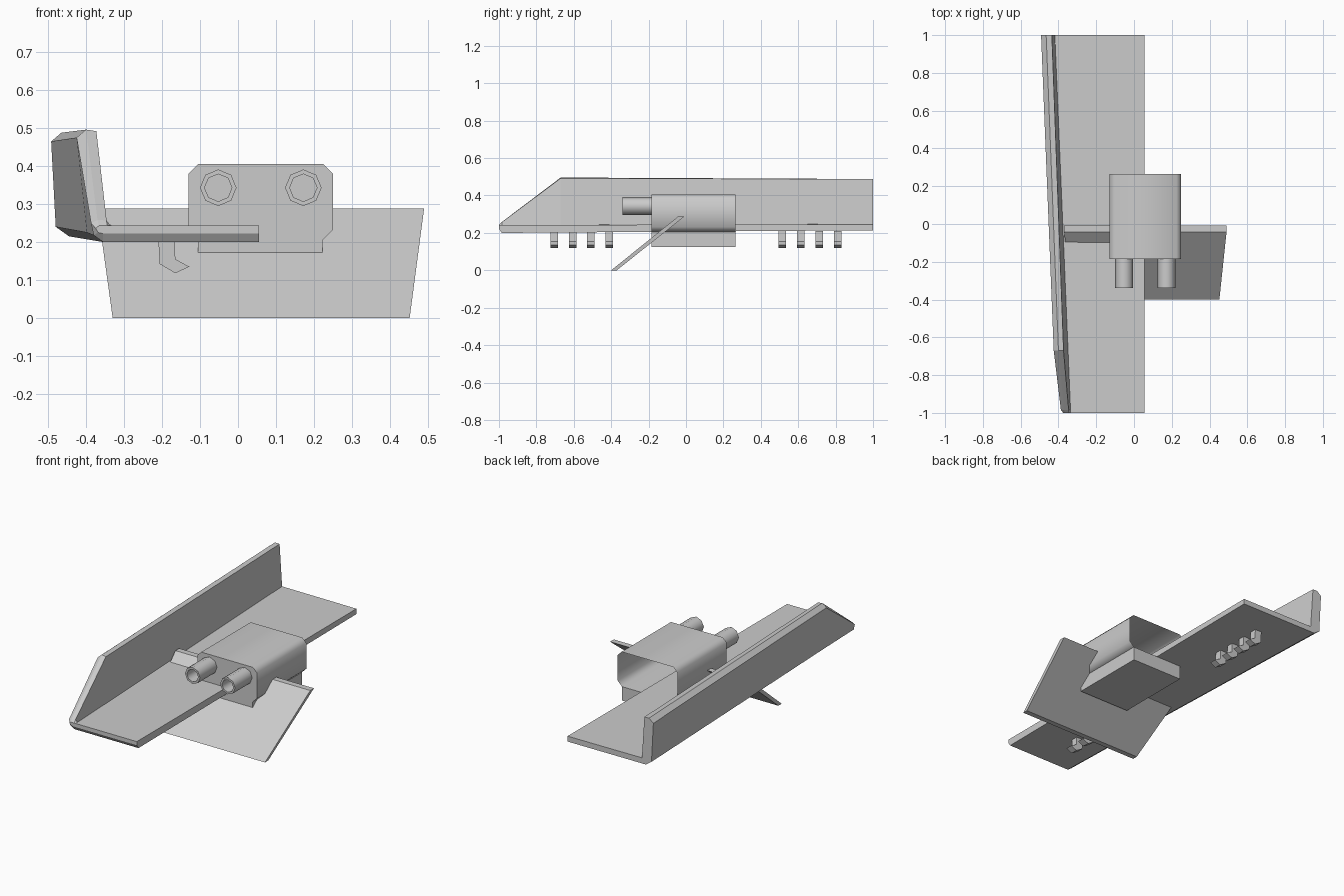
import bpy, bmesh, math

if "Cube" in bpy.data.objects:
    bpy.data.objects.remove(bpy.data.objects["Cube"])


def finish(name, bm, smooth=False):
    bmesh.ops.recalc_face_normals(bm, faces=bm.faces)
    me = bpy.data.meshes.new(name)
    bm.to_mesh(me)
    bm.free()
    ob = bpy.data.objects.new(name, me)
    bpy.context.collection.objects.link(ob)
    if smooth:
        bpy.ops.object.select_all(action='DESELECT')
        ob.select_set(True)
        bpy.context.view_layer.objects.active = ob
        bpy.ops.object.shade_smooth_by_angle(angle=math.radians(50))
    return ob


def loft(name, rings, cap_start=True, cap_end=True, smooth=False):
    """Bridge successive closed rings of 3D points."""
    bm = bmesh.new()
    loops = [[bm.verts.new(p) for p in r] for r in rings]
    n = len(loops[0])
    for a, b in zip(loops, loops[1:]):
        for i in range(n):
            j = (i + 1) % n
            bm.faces.new((a[i], a[j], b[j], b[i]))
    if cap_start:
        bm.faces.new(loops[0])
    if cap_end:
        bm.faces.new(loops[-1])
    return finish(name, bm, smooth)


def at_y(profile, y):
    return [(x, y, z) for x, z in profile]


# Base plate with leaning side wall, skewed along its length
R = 0.055
sections = [
    (-1.0, [(R, .222), (-.355, .222), (-.368, .225), (-.375, .236),
            (-.366, .243), (-.345, .243), (-.335, .243), (R, .243)]),
    (-.985, [(R, .2), (-.355, .2), (-.38, .218), (-.387, .25),
             (-.37, .258), (-.346, .257), (-.336, .243), (R, .243)]),
    (-.67, [(R, .202), (-.367, .202), (-.398, .225), (-.425, .475),
            (-.4, .496), (-.373, .492), (-.349, .243), (R, .243)]),
    (1.0, [(R, .214), (-.445, .215), (-.48, .24), (-.492, .465),
           (-.465, .488), (-.435, .487), (-.419, .247), (R, .245)]),
]
loft("walled_deck", [at_y(p, y) for y, p in sections])

# Housing shell, open at the back
housing = [(-.13, .38), (-.105, .405), (.225, .405), (.25, .38),
           (.25, .232), (.223, .205), (-.105, .205), (-.13, .232)]
loft("housing_shell", [at_y(housing, -.185), at_y(housing, .265)],
     cap_end=False, smooth=True)

# Block under the housing
block = [(-.105, .125), (.223, .125), (.223, .205), (-.105, .205)]
loft("lower_block", [at_y(block, -.185), at_y(block, .265)])


# Two hollow octagonal tubes
def octagon(cx, r, y):
    return [(cx + r * math.cos(i * math.pi / 4), y,
             .343 + r * math.sin(i * math.pi / 4)) for i in range(8)]


for cx in (-.052, .172):
    loft("tube", [octagon(cx, .048, -.15), octagon(cx, .048, -.34),
                  octagon(cx, .036, -.34), octagon(cx, .036, -.2)],
         smooth=True)

# Slanted trapezoid plate
loft("slanted_plate", [
    [(-.33, -.4, 0), (.452, -.4, 0), (.452, -.37, 0), (-.33, -.37, 0)],
    [(-.37, -.042, .288), (.49, -.042, .288),
     (.49, -.008, .288), (-.37, -.008, .288)]])

# Two rows of hooks below the deck
hook = [(-.21, .21), (-.206, .142), (-.165, .118), (-.128, .135),
        (-.165, .155), (-.167, .21)]
for start in (-.705, .515):
    for i in range(4):
        y = start + i * .0985
        loft("hook", [at_y(hook, y - .02), at_y(hook, y + .02)])
